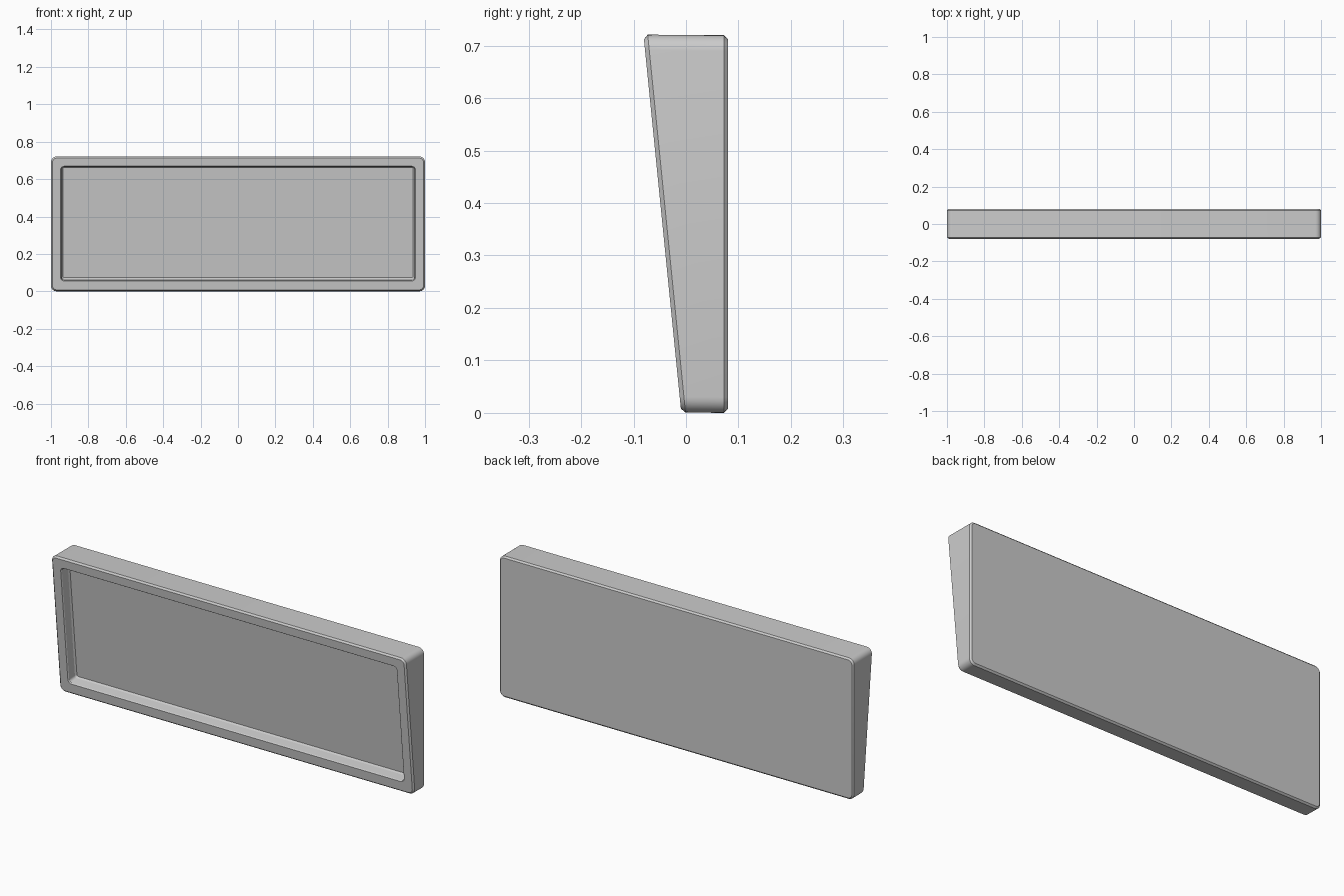
import bpy, bmesh, math

if "Cube" in bpy.data.objects:
    bpy.data.objects.remove(bpy.data.objects["Cube"])

SEG = 6
SLOPE = 0.1


def front_y(z):
    # leaning front plane
    return -0.009 - SLOPE * z


def rounded_rect(hx, z0, z1, r):
    pts = []
    for cx, cz, start in ((hx - r, z1 - r, 0), (-hx + r, z1 - r, 90),
                          (-hx + r, z0 + r, 180), (hx - r, z0 + r, 270)):
        for i in range(SEG + 1):
            a = math.radians(start + 90 * i / SEG)
            pts.append((cx + r * math.cos(a), cz + r * math.sin(a)))
    return pts


bm = bmesh.new()


def ring(inset, hx, z0, z1, r, place):
    pts = rounded_rect(hx - inset, z0 + inset, z1 - inset, r - inset)
    return [bm.verts.new(place(x, z)) for x, z in pts]


def back(y):
    return lambda x, z: (x, y, z)


def front(depth):
    # sink perpendicular to the leaning face
    return lambda x, z: (x, front_y(z) + depth, z + SLOPE * depth)


outer = (1.0, 0.0, 0.72, 0.03)
opening = (0.949, 0.055, 0.669, 0.02)
rings = [
    # wedge body with chamfered edges
    ring(0.008, *outer, back(0.08)),
    ring(0.0, *outer, back(0.072)),
    ring(0.0, *outer, front(0.008)),
    ring(0.008, *outer, front(0.0)),
    # recessed front panel
    ring(0.0, *opening, front(0.0)),
    ring(0.004, *opening, front(0.005)),
    ring(0.007, *opening, front(0.047)),
    ring(0.013, *opening, front(0.055)),
]
for a, b in zip(rings, rings[1:]):
    n = len(a)
    for i in range(n):
        j = (i + 1) % n
        bm.faces.new((a[i], a[j], b[j], b[i]))
bm.faces.new(rings[0])
bm.faces.new(rings[-1])
bmesh.ops.recalc_face_normals(bm, faces=bm.faces)

mesh = bpy.data.meshes.new("wedge_panel")
bm.to_mesh(mesh)
bm.free()
panel = bpy.data.objects.new("wedge_panel", mesh)
bpy.context.collection.objects.link(panel)
bpy.context.view_layer.objects.active = panel
panel.select_set(True)
bpy.ops.object.shade_smooth_by_angle(angle=math.radians(30))
